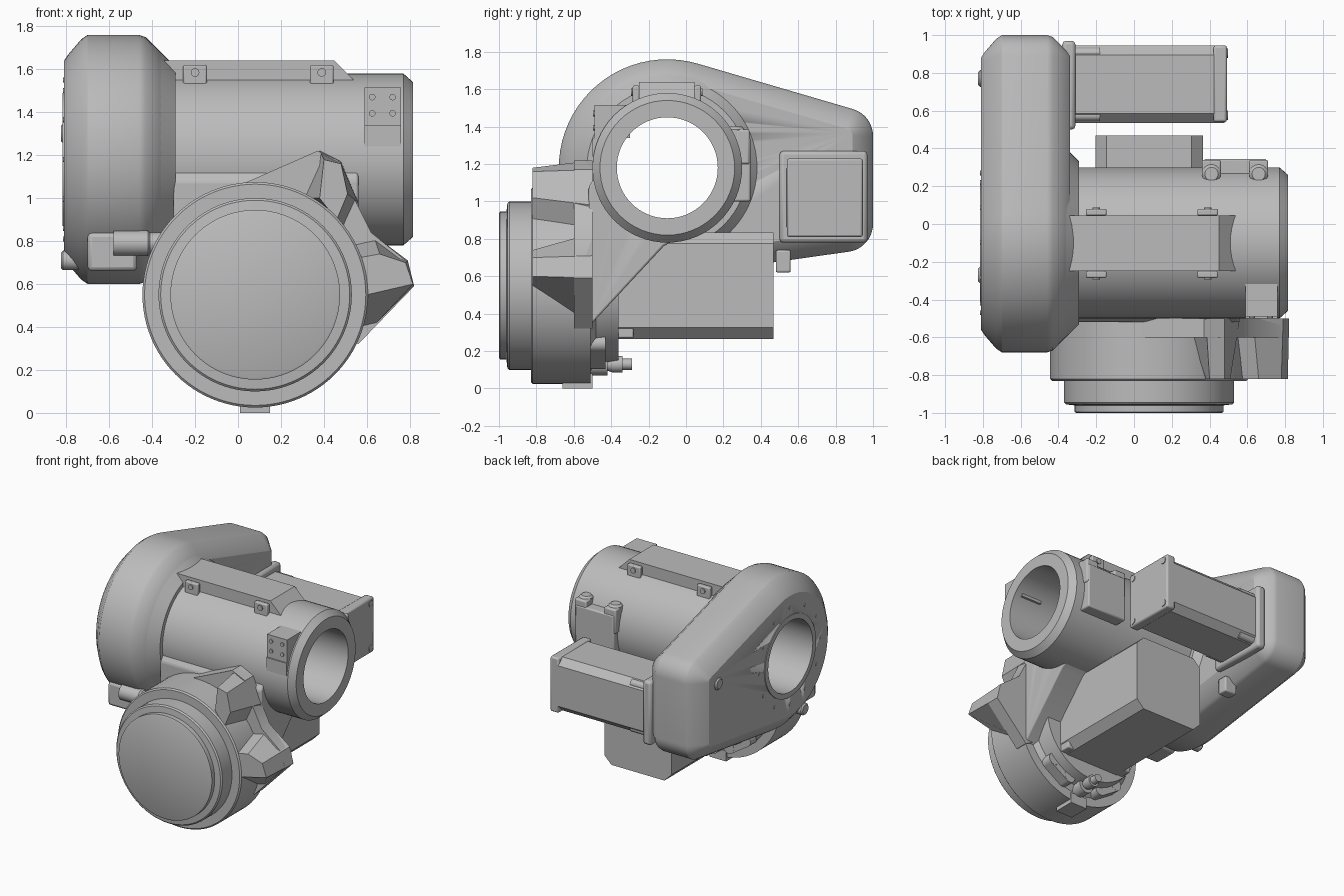
import bpy, bmesh
from math import sin, cos, pi, radians, atan2, acos, hypot

cube = bpy.data.objects.get("Cube")
if cube:
    bpy.data.objects.remove(cube)

grey = bpy.data.materials.new("cast grey")
grey.use_nodes = True
grey.diffuse_color = (0.5, 0.5, 0.5, 1)
grey.node_tree.nodes["Principled BSDF"].inputs["Base Color"].default_value = (0.5, 0.5, 0.5, 1)


def place(axis, t, u, v):
    """Put section point (u, v) at distance t along an axis."""
    return {"x": (t, u, v), "y": (u, t, v), "z": (u, v, t)}[axis]


def loft(name, rings, closed=False, bevel=0):
    """Skin equal-length rings; cap the ends or join them into a hollow ring."""
    bm = bmesh.new()
    rows = [[bm.verts.new(p) for p in ring] for ring in rings]
    n = len(rows[0])
    pairs = list(zip(rows, rows[1:]))
    if closed:
        pairs.append((rows[-1], rows[0]))
    else:
        bm.faces.new(rows[0])
        bm.faces.new(rows[-1])
    for a, b in pairs:
        for i in range(n):
            j = (i + 1) % n
            bm.faces.new((a[i], a[j], b[j], b[i]))
    bmesh.ops.recalc_face_normals(bm, faces=bm.faces)
    mesh = bpy.data.meshes.new(name)
    bm.to_mesh(mesh)
    bm.free()
    mesh.materials.append(grey)
    ob = bpy.data.objects.new(name, mesh)
    bpy.context.collection.objects.link(ob)
    if bevel:
        mod = ob.modifiers.new("Bevel", "BEVEL")
        mod.width, mod.segments = bevel, 2
    bpy.ops.object.select_all(action="DESELECT")
    ob.select_set(True)
    bpy.context.view_layer.objects.active = ob
    bpy.ops.object.shade_smooth_by_angle(angle=radians(30))
    return ob


def prism(name, pts, axis, a, b, bevel=0):
    return loft(name, [[place(axis, t, u, v) for u, v in pts] for t in (a, b)], bevel=bevel)


def box(name, x, y, z, bevel=0):
    pts = [(y[0], z[0]), (y[1], z[0]), (y[1], z[1]), (y[0], z[1])]
    return prism(name, pts, "x", x[0], x[1], bevel)


def lathe(name, axis, centre, profile, closed=False, n=64):
    """Turn (distance, radius) pairs around an axis."""
    angles = [2 * pi * i / n for i in range(n)]
    return loft(name, [[place(axis, t, centre[0] + r * cos(a), centre[1] + r * sin(a))
                        for a in angles] for t, r in profile], closed)


def motor(name, axis, centre, half, cut, a, b):
    """Square motor body with clipped corners."""
    h, k = half, half - cut
    pts = [(-k, -h), (k, -h), (h, -k), (h, k), (k, h), (-k, h), (-h, k), (-h, -k)]
    return prism(name, [(centre[0] + u, centre[1] + v) for u, v in pts], axis, a, b)


MAIN = (-0.1, 1.18)     # y, z of the hollow shaft
WRIST = (0.08, 0.55)    # x, z of the front joint

# Belt housing: rounded outline wrapped round three circles
circles = [(-0.1, 1.18, 0.58), (0.85, 0.88, 0.15), (0.85, 1.35, 0.15)]


def wrap(inset):
    def tangent(a, b):
        dy, dz = b[0] - a[0], b[1] - a[1]
        return atan2(dz, dy) - acos((a[2] - b[2]) / hypot(dy, dz))
    pts = []
    for i, c in enumerate(circles):
        start = tangent(circles[i - 1], c)
        span = (tangent(c, circles[(i + 1) % 3]) - start) % (2 * pi)
        steps = 40 if i == 0 else 10
        for s in range(steps + 1):
            a = start + span * s / steps
            pts.append((c[0] + (c[2] - inset) * cos(a), c[1] + (c[2] - inset) * sin(a)))
    return pts


housing_steps = [(-0.81, 0.12), (-0.79, 0.09), (-0.73, 0.02), (-0.70, 0), (-0.46, 0),
                 (-0.43, 0.01), (-0.36, 0.08), (-0.34, 0.11)]
housing = loft("belt_housing", [[place("x", x, y, z) for y, z in wrap(i)] for x, i in housing_steps])

# Casting that joins the hollow shaft to the front joint
casting = prism("joint_casting", [(-0.52, 0.33), (-0.52, 1.08), (-0.44, 1.2), (0.0, 1.0), (-0.05, 0.8), (-0.12, 0.76)],
                "x", -0.3, 0.56, 0.02)

# Bore through housing and casting
cutter = lathe("bore_cutter", "x", MAIN, [(-1, 0.29), (1, 0.29)])
cutter.hide_render = True
for ob in (housing, casting):
    bpy.context.view_layer.objects.active = ob
    mod = ob.modifiers.new("Bore", "BOOLEAN")
    mod.operation, mod.object, mod.solver = "DIFFERENCE", cutter, "EXACT"
    bpy.ops.object.modifier_apply(modifier=mod.name)
bpy.data.objects.remove(cutter)

# Hollow shaft and collar
lathe("shaft_tube", "x", MAIN, [(-0.805, 0.27), (-0.805, 0.3), (-0.34, 0.3), (-0.34, 0.4),
                                (0.77, 0.4), (0.815, 0.36), (0.815, 0.27)], closed=True)
lathe("shaft_collar", "x", MAIN, [(-0.36, 0.38), (-0.36, 0.5), (-0.33, 0.47), (-0.29, 0.43), (-0.29, 0.38)], closed=True)
lathe("bore_rim", "x", MAIN, [(-0.816, 0.27), (-0.816, 0.31), (-0.8, 0.31), (-0.8, 0.27)], closed=True)

# Top cover with lugs on both sides
prism("top_cover", [(-0.35, 1.5), (0.56, 1.5), (0.55, 1.54), (0.45, 1.64), (-0.35, 1.64)], "y", -0.25, 0.045)
for x in (-0.2, 0.39):
    for y, side in ((-0.25, -1), (0.045, 1)):
        box("cover_lug", (x - 0.055, x + 0.055), sorted((y, y + side * 0.035)), (1.51, 1.62), 0.008)
        lathe("lug_screw", "y", (x, 1.585), [(y + side * 0.03, 0.02), (y + side * 0.043, 0.02)], n=16)

# Front terminal block
box("terminal_block", (0.59, 0.76), (-0.49, -0.3), (1.34, 1.515))
box("terminal_base", (0.59, 0.76), (-0.5, -0.43), (1.24, 1.34))
for x in (0.625, 0.72):
    for z in (1.395, 1.47):
        lathe("terminal_screw", "y", (x, z), [(-0.498, 0.015), (-0.47, 0.015)], n=16)

# Rear plate with lugs
box("rear_plate", (0.37, 0.7), (0.235, 0.345), (1.0, 1.34), 0.01)
for x in (0.41, 0.66):
    lathe("rear_lug", "z", (x, 0.265), [(1.2, 0.05), (1.385, 0.05), (1.4, 0.035)], n=24)
    box("rear_lug_web", (x - 0.05, x + 0.05), (0.265, 0.34), (1.2, 1.385), 0.01)

# Rear drive motor beside the shaft
box("drive_flange", (-0.38, -0.31), (0.5, 0.97), (0.78, 1.27), 0.02)
motor("drive_motor", "x", (0.74, 1.02), 0.205, 0.05, -0.32, 0.48)
box("drive_motor_end", (0.42, 0.492), (0.54, 0.945), (0.81, 1.23), 0.012)
for y in (0.575, 0.905):
    for z in (0.85, 1.19):
        lathe("drive_bolt", "x", (y, z), [(-0.32, 0.03), (-0.18, 0.03)], n=16)
        lathe("drive_end_bolt", "x", (y, z), [(0.48, 0.025), (0.497, 0.025)], n=16)

# Front joint: stepped drum with raised face
lathe("joint_drum", "y", WRIST, [(-1.0, 0.385), (-0.995, 0.395), (-0.96, 0.395), (-0.955, 0.44), (-0.945, 0.45),
                                 (-0.83, 0.45), (-0.83, 0.515), (-0.82, 0.525), (-0.51, 0.525)], n=96)
lathe("joint_neck", "y", WRIST, [(-0.52, 0.47), (-0.48, 0.42), (-0.36, 0.4)])
box("joint_key", (0.01, 0.15), (-0.66, -0.5), (0, 0.08))
box("joint_key_tip", (0.05, 0.11), (-0.62, -0.54), (0, 0.03))

# Back plate and two claw arms on the drum
prism("claw_web", [(0.03, 1.07), (0.37, 1.22), (0.48, 1.17), (0.54, 1.0), (0.62, 0.84),
                   (0.78, 0.71), (0.82, 0.59), (0.56, 0.32), (0.2, 0.5)], "y", -0.6, -0.5)


def claw(name, front, back):
    loft(name, [[(x, -0.82, z) for x, z in front], [(x, -0.5, z) for x, z in back]])


claw("upper_claw", [(0.38, 1.0), (0.4, 1.18), (0.48, 1.16), (0.51, 1.02), (0.46, 0.9)],
     [(0.28, 1.0), (0.38, 1.22), (0.48, 1.17), (0.56, 0.98), (0.5, 0.85)])
claw("lower_claw", [(0.55, 0.72), (0.66, 0.74), (0.78, 0.7), (0.815, 0.6), (0.6, 0.55)],
     [(0.5, 0.8), (0.63, 0.83), (0.79, 0.71), (0.82, 0.59), (0.57, 0.34)])

# Lower motor behind the front joint
motor("joint_motor", "y", WRIST, 0.285, 0.06, -0.45, 0.468)
for x in (-0.15, 0.31):
    for z in (0.325, 0.775):
        box("motor_foot", (x - 0.05, x + 0.05), (-0.4, -0.28), (z - 0.055, z + 0.055), 0.008)
        lathe("motor_bolt", "y", (x, z), [(-0.29, 0.03), (-0.24, 0.03)], n=16)

# Cable fitting and pill-shaped plates on the drum's back
lathe("cable_fitting", "y", (0.08, 0.13), [(-0.52, 0.06), (-0.42, 0.06), (-0.42, 0.035), (-0.39, 0.045),
                                           (-0.34, 0.045), (-0.34, 0.03), (-0.29, 0.03)], n=24)
for side in (-1, 1):
    ends = [(0.08 + side * 0.14, 0.15), (0.08 + side * 0.28, 0.24)]
    for c in ends:
        lathe("back_pad_end", "y", c, [(-0.52, 0.045), (-0.43, 0.045)], n=24)
    (ax, az), (bx, bz) = ends
    d = hypot(bx - ax, bz - az)
    u, v = -(bz - az) / d * 0.045, (bx - ax) / d * 0.045
    prism("back_pad", [(ax + u, az + v), (bx + u, bz + v), (bx - u, bz - v), (ax - u, az - v)],
          "y", -0.52, -0.431)

# Cable gland under the housing front
box("gland_block", (-0.7, -0.47), (-0.58, -0.38), (0.66, 0.84), 0.02)
lathe("gland", "x", (-0.56, 0.79), [(-0.58, 0.06), (-0.42, 0.06), (-0.41, 0.05), (-0.3, 0.05)], n=32)
box("housing_clip", (-0.46, -0.36), (0.48, 0.56), (0.62, 0.74), 0.01)

# Housing screws on the left face
for y, z in ((0.77, 1.3), (-0.27, 0.71)):
    lathe("housing_screw", "x", (y, z), [(-0.825, 0.035), (-0.815, 0.045), (-0.7, 0.045)], n=24)
for i in range(12):
    a = 2 * pi * i / 12
    lathe("rim_screw", "x", (MAIN[0] + 0.37 * cos(a), MAIN[1] + 0.37 * sin(a)),
          [(-0.814, 0.012), (-0.8, 0.012)], n=12)
